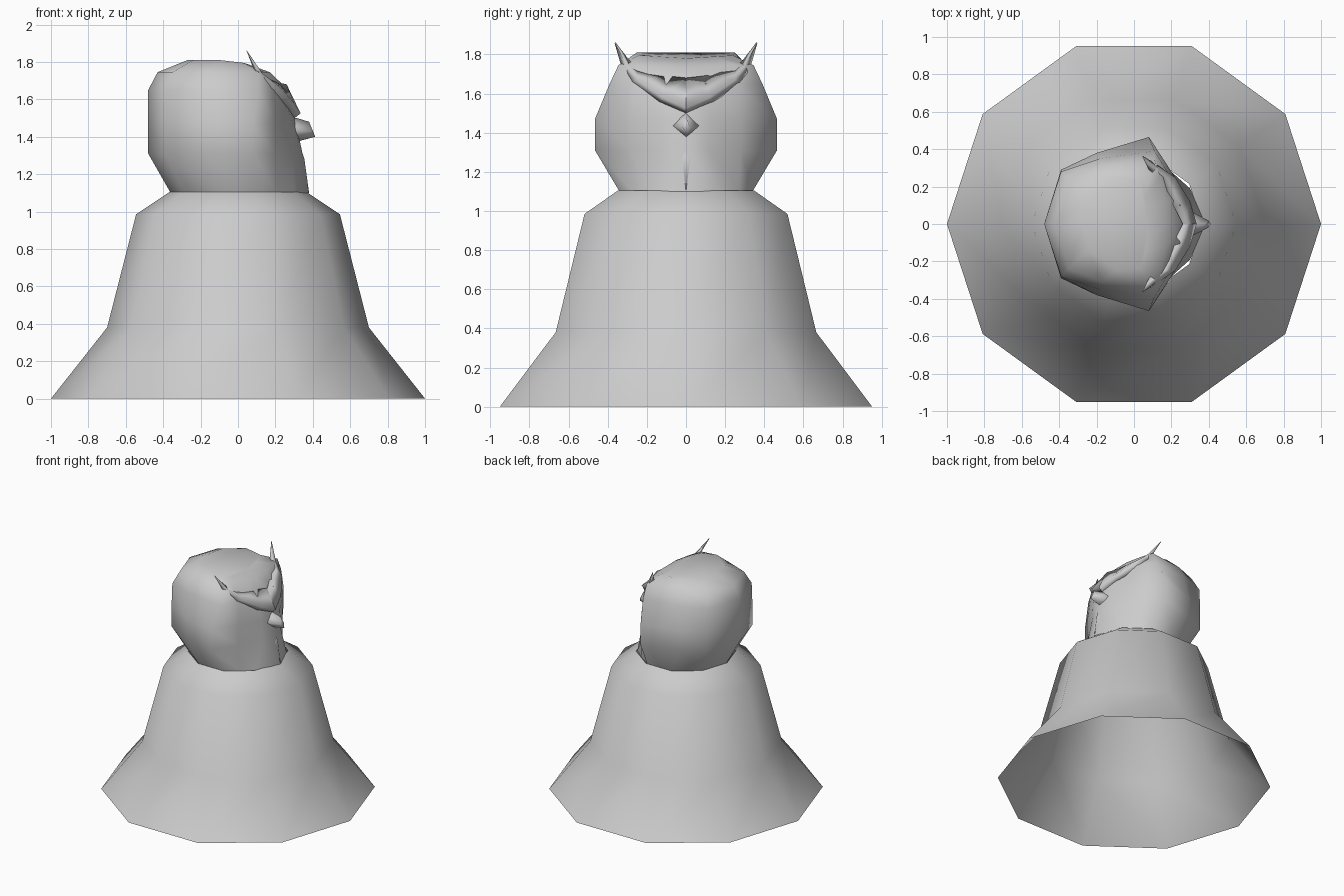
import bpy, bmesh, math

grey = bpy.data.materials.new("plain_grey")
grey.diffuse_color = (0.6, 0.6, 0.6, 1)


def finish(name, bm):
    bmesh.ops.recalc_face_normals(bm, faces=bm.faces)
    me = bpy.data.meshes.new(name)
    bm.to_mesh(me)
    bm.free()
    for p in me.polygons:
        p.use_smooth = True
    me.materials.append(grey)
    ob = bpy.data.objects.new(name, me)
    bpy.context.collection.objects.link(ob)
    return ob


def loft(name, rings, cap_top=False):
    """Join closed rings of points with quads."""
    bm = bmesh.new()
    vs = [[bm.verts.new(p) for p in r] for r in rings]
    n = len(vs[0])
    for a, b in zip(vs, vs[1:]):
        for i in range(n):
            j = (i + 1) % n
            bm.faces.new((a[i], a[j], b[j], b[i]))
    if cap_top:
        bm.faces.new(vs[-1])
    return finish(name, bm)


def mirrored(half):
    """Half ring from back centre to front centre, mirrored across y."""
    return half + [(x, -y, z) for x, y, z in half[-2:0:-1]]


# Bell-shaped body, ten sides, open underneath
body_profile = [(1.0, 0), (0.70, 0.38), (0.545, 0.985), (0.365, 1.105)]
loft("body", [[(r * math.cos(i * math.pi / 5), r * math.sin(i * math.pi / 5), z)
               for i in range(10)] for r, z in body_profile])

# Head: the fourth point of every ring is the rim of the face disc
head_rings = [
    (1.10, [(-.36, 0), (-.29, .21), (-.11, .34), (.11, .34), (.21, .27), (.30, .19), (.38, 0)]),
    (1.31, [(-.48, 0), (-.39, .29), (-.2, .38), (.08, .465), (.2, .28), (.30, .12), (.345, 0)]),
    (1.47, [(-.48, 0), (-.39, .29), (-.2, .38), (.08, .465), (.2, .28), (.29, .12), (.31, 0)]),
    (1.65, [(-.48, 0), (-.39, .28), (-.18, .35), (.11, .39), (.19, .26), (.24, .13), (.27, 0)]),
    (1.745, [(-.43, 0), (-.35, .24), (-.17, .31), (.11, .345), (.14, .25), (.17, .12), (.17, 0)]),
]
rings = [mirrored([(x, y, z) for x, y in pts]) for z, pts in head_rings]
rings.append(mirrored([(-.27, 0, 1.81), (-.24, .14, 1.81), (-.10, .25, 1.81),
                       (.03, .24, 1.795), (.06, .15, 1.785), (.07, .08, 1.78), (.07, 0, 1.78)]))
loft("head", rings, cap_top=True)

# Brows: triangular-section ridges sweeping from beak to ear tuft tip
for side, name in ((1, "left_brow"), (-1, "right_brow")):
    sections = [  # upper edge, outer edge, under edge
        [(.26, 0, 1.68), (.335, 0, 1.525), (.29, 0, 1.49)],
        [(.215, .09, 1.69), (.30, .12, 1.58), (.25, .14, 1.55)],
        [(.13, .25, 1.735), (.22, .25, 1.67), (.15, .29, 1.65)],
        [(.08, .29, 1.77), (.13, .30, 1.74), (.11, .325, 1.72)],
        [(.045, .36, 1.862), (.048, .361, 1.86), (.046, .365, 1.858)],
    ]
    loft(name, [[(x, y * side, z) for x, y, z in s] for s in sections], cap_top=True)

# Beak: diamond base with a drooping tip
loft("beak", [
    [(.27, 0, 1.50), (.27, .075, 1.44), (.28, 0, 1.37), (.27, -.075, 1.44)],
    [(.315, 0, 1.50), (.31, .065, 1.435), (.32, 0, 1.375), (.31, -.065, 1.435)],
    [(.38, 0, 1.48), (.395, .02, 1.43), (.413, 0, 1.40), (.395, -.02, 1.43)],
], cap_top=True)

# Chin feathers: raised wedge under the beak
loft("chin", [
    [(.31, .02, 1.37), (.325, 0, 1.375), (.31, -.02, 1.37)],
    [(.31, .08, 1.24), (.355, 0, 1.28), (.31, -.08, 1.24)],
    [(.30, .13, 1.11), (.38, 0, 1.10), (.30, -.13, 1.11)],
], cap_top=True)
